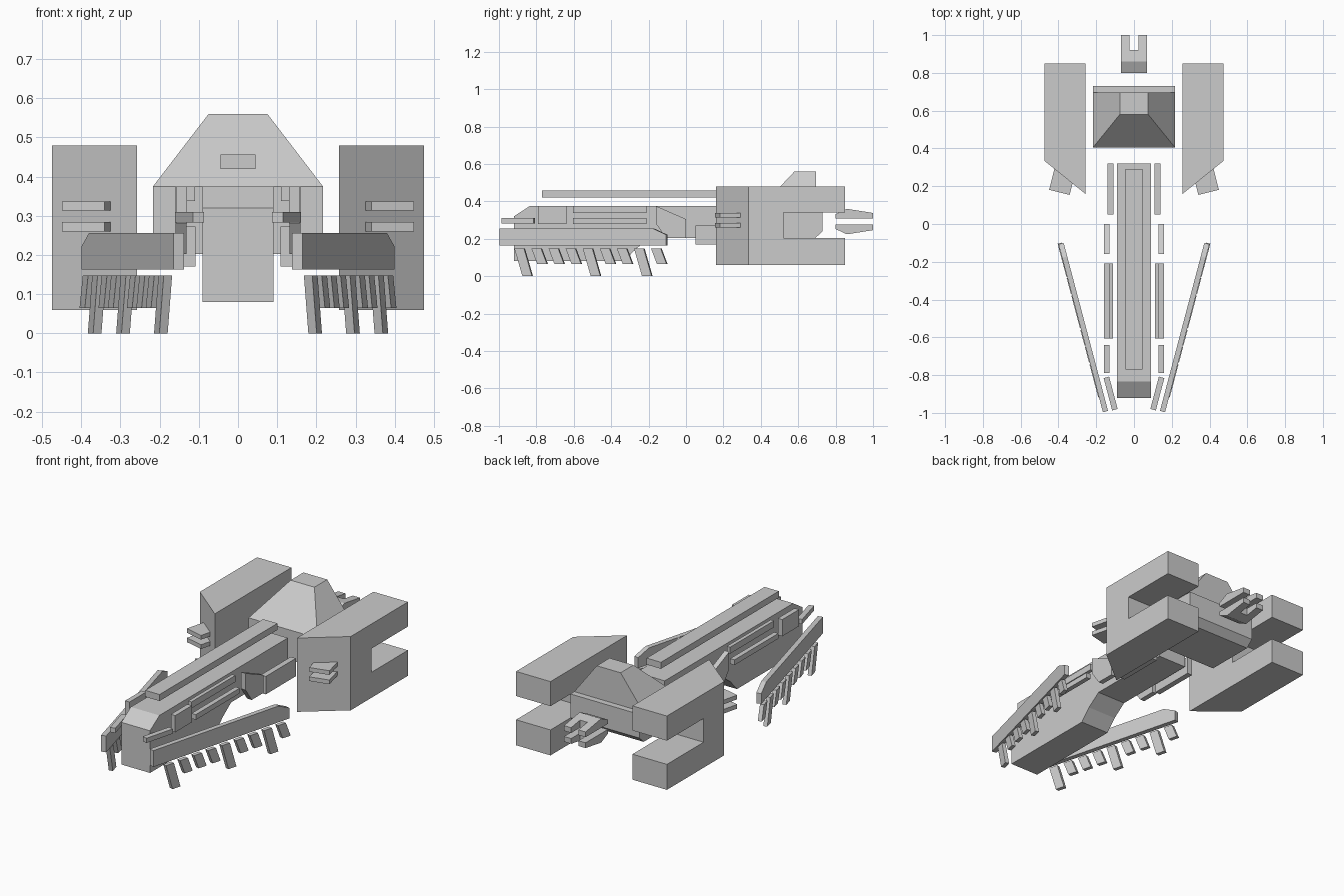
import bpy, bmesh
from math import radians
from mathutils import Matrix, Vector

if "Cube" in bpy.data.objects:
    bpy.data.objects.remove(bpy.data.objects["Cube"])


def prism(name, pts, to3d, depth):
    """Extrude a 2D profile along a depth vector."""
    bm = bmesh.new()
    f = bm.faces.new([bm.verts.new(to3d(p)) for p in pts])
    r = bmesh.ops.extrude_face_region(bm, geom=[f])
    vs = [g for g in r["geom"] if isinstance(g, bmesh.types.BMVert)]
    bmesh.ops.translate(bm, verts=vs, vec=Vector(depth))
    bmesh.ops.recalc_face_normals(bm, faces=bm.faces)
    me = bpy.data.meshes.new(name)
    bm.to_mesh(me)
    bm.free()
    ob = bpy.data.objects.new(name, me)
    bpy.context.collection.objects.link(ob)
    return ob


def side(name, pts, x0, x1):          # (y, z) profile across x
    return prism(name, pts, lambda p: (x0, p[0], p[1]), (x1 - x0, 0, 0))


def plan(name, pts, z0, z1):          # (x, y) outline up z
    return prism(name, pts, lambda p: (p[0], p[1], z0), (0, 0, z1 - z0))


def box(name, x0, x1, y0, y1, z0, z1):
    return plan(name, [(x0, y0), (x1, y0), (x1, y1), (x0, y1)], z0, z1)


def place(ob, x, y, angle):
    ob.data.transform(Matrix.Translation((x, y, 0)) @ Matrix.Rotation(radians(angle), 4, 'Z'))
    return ob


def mirror(ob):
    m = ob.modifiers.new("mirror", 'MIRROR')
    m.use_axis = (True, False, False)
    return ob


# Long central hull with raised rear underside
side("hull", [(-.92, .08), (-.33, .08), (-.27, .145), (-.19, .203), (.32, .203),
              (.32, .375), (-.835, .375), (-.92, .32)], -.09, .09)
box("spine_bar", -.045, .045, -.77, .29, .42, .457)

# Rear body and tapered bridge
side("rear_body", [(.405, .203), (.69, .203), (.73, .24), (.73, .375), (.405, .375)], -.217, .217)
bridge = box("bridge", -.217, .217, .405, .695, .375, .56)
for v in bridge.data.vertices:
    if v.co.z > .5:
        v.co.x *= .075 / .217
        v.co.y = max(v.co.y, .58)

# Forked tail: two notched prongs
fork = [(.80, .308), (1.0, .308), (1.0, .338), (.86, .36), (.80, .332)]
for name, s in (("upper_fork", 1), ("lower_fork", -1)):
    prof = [(y, .292 + s * (z - .292)) for y, z in fork]
    ob = side(name, prof, -.068, .068)
    cut = box(name + "_cutter", -.023, .023, .92, 1.1, .1, .5)
    cut.hide_render = True
    cut.hide_set(True)
    b = ob.modifiers.new("slot", 'BOOLEAN')
    b.object, b.operation, b.solver = cut, 'DIFFERENCE', 'EXACT'

# Side pods: C-shaped profile, then the front is slanted in plan
pod = side("side_pod", [(.16, .06), (.85, .06), (.85, .205), (.52, .205), (.52, .34),
                        (.85, .34), (.85, .48), (.16, .48)], .258, .475)
for v in pod.data.vertices:
    if v.co.y < .2 and v.co.x > .4:
        v.co.y = .335
mirror(pod)
for name, z in (("upper_pod_fin", .313), ("lower_pod_fin", .26)):
    mirror(place(box(name, -.056, .056, -.057, .057, z, z + .024), .381, .223, 14))

# Hull side armour strips
mirror(box("front_plate", .13, .158, -.79, -.64, .28, .375))
mirror(box("upper_strip", .11, .131, -.605, -.21, .338, .375))
mirror(box("lower_strip", .131, .158, -.605, -.21, .28, .31))
mirror(side("slanted_plate", [(-.16, .375), (0, .305), (0, .203), (-.105, .203), (-.16, .28)], .131, .16))
mirror(box("rear_strip", .108, .14, .05, .32, .17, .272))
mirror(place(box("nose_fin", -.015, .015, 0, .177, .283, .31), .101, -.983, -14.8))

# Splayed side rails (built along +y, then swung outwards)
A = (.151, -.993, -14.8)
mirror(place(side("splayed_rail", [(0, .163), (.92, .163), (.92, .222), (.845, .256), (0, .256)],
                  -.014, .014), *A))

# Raked teeth under each rail; every few is long
for i in range(9):
    y = .083 + i * .0945
    z, shift = (0, .044) if i in (0, 4, 7) else (.065, .032)
    mirror(place(side(f"tooth_{i + 1}", [(y, .147), (y + .053, .147), (y + .053 + shift, z),
                                        (y + shift, z)], -.004, .018), *A))
